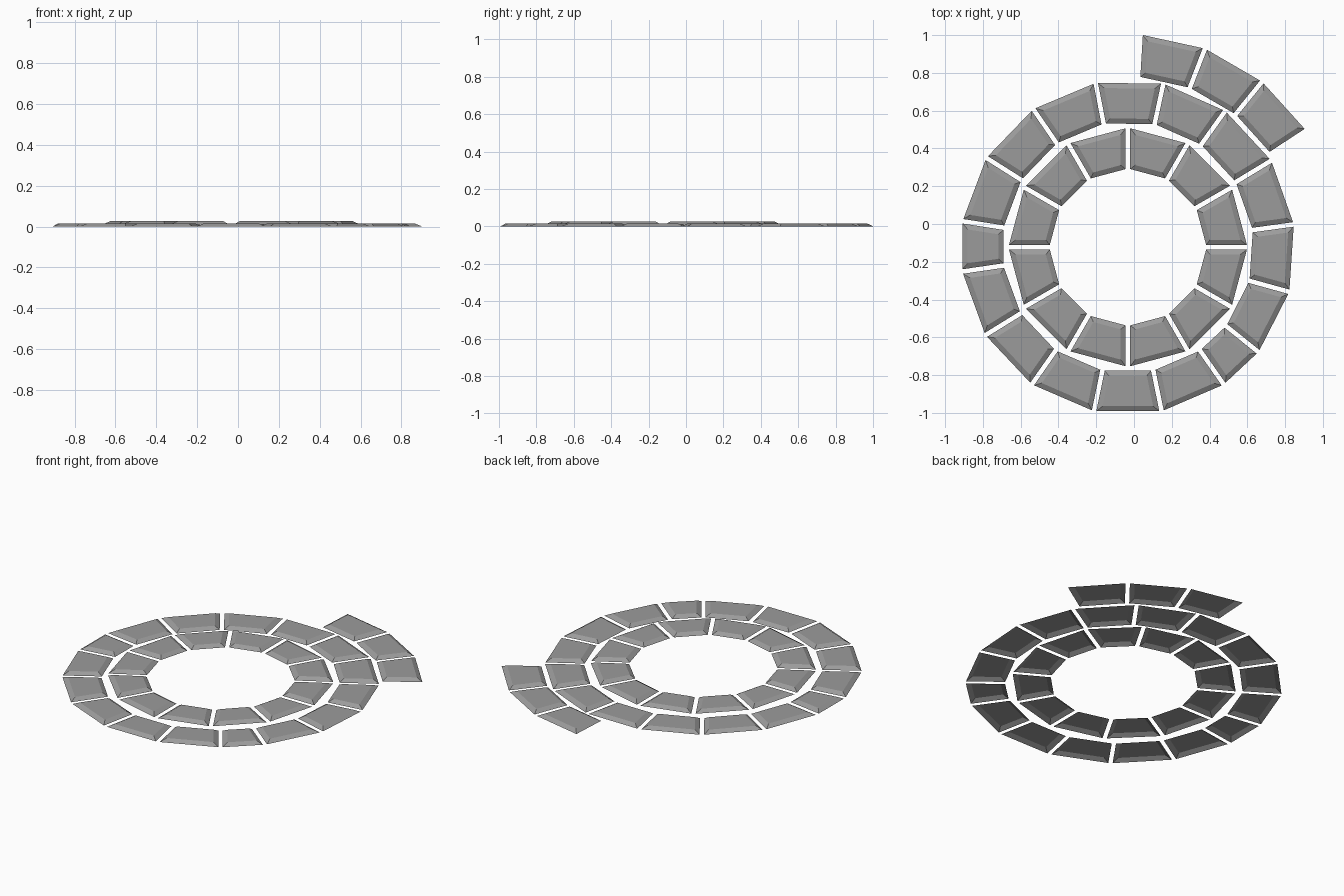
import bpy, bmesh, math
from mathutils import Vector

cube = bpy.data.objects.get("Cube")
if cube:
    bpy.data.objects.remove(cube, do_unlink=True)

CENTRE = Vector((-0.032, -0.123, 0))
HALF_GAP = 0.012
BEVEL = 0.027

stone_grey = bpy.data.materials.new("stone grey")
colour = (0.33, 0.33, 0.33, 1)
stone_grey.use_nodes = True
stone_grey.diffuse_color = colour
stone_grey.node_tree.nodes["Principled BSDF"].inputs["Base Color"].default_value = colour


def corner(radius, angle, side, z):
    """Corner on a ring, moved off the joint line by half a gap."""
    a = math.radians(angle) + side * math.asin(HALF_GAP / radius)
    return CENTRE + Vector((radius * math.cos(a), radius * math.sin(a), z))


def stone(name, inner, outer, start, end, z, height):
    """Open-bottomed paving stone with sloping sides and a flat top."""
    bm = bmesh.new()
    points = [corner(inner, start, 1, z), corner(outer, start, 1, z),
              corner(outer, end, -1, z), corner(inner, end, -1, z)]
    top = bm.faces.new([bm.verts.new(p) for p in points])
    bm.normal_update()
    bmesh.ops.inset_region(bm, faces=[top], thickness=BEVEL,
                           use_even_offset=True, use_boundary=True)
    bmesh.ops.translate(bm, verts=top.verts, vec=(0, 0, height))
    bm.normal_update()
    mesh = bpy.data.meshes.new(name)
    bm.to_mesh(mesh)
    bm.free()
    mesh.materials.append(stone_grey)
    bpy.context.collection.objects.link(bpy.data.objects.new(name, mesh))


def course(name, inner, outer, start, widths, z, height):
    """Row of stones laid one after another around the centre."""
    for i, width in enumerate(widths):
        stone(f"{name}_{i + 1}", inner, outer, start, start + width, z, height)
        start += width


# Raised inner ring of equal stones
course("inner_stone", 0.414, 0.63, 0, [30] * 12, 0.01, 0.016)

# Middle ring with two narrow filler stones
full, filler_a, filler_b = 23.314, 17.3, 16.3
course("middle_stone", 0.665, 0.884, 77.8,
       [full] * 4 + [filler_a] + [full] * 5 + [filler_b] + [full] * 5, 0, 0.016)

# Short outer run of three stones
course("outer_stone", 0.904, 1.126, 33.2, [17.8] * 3, 0, 0.016)
